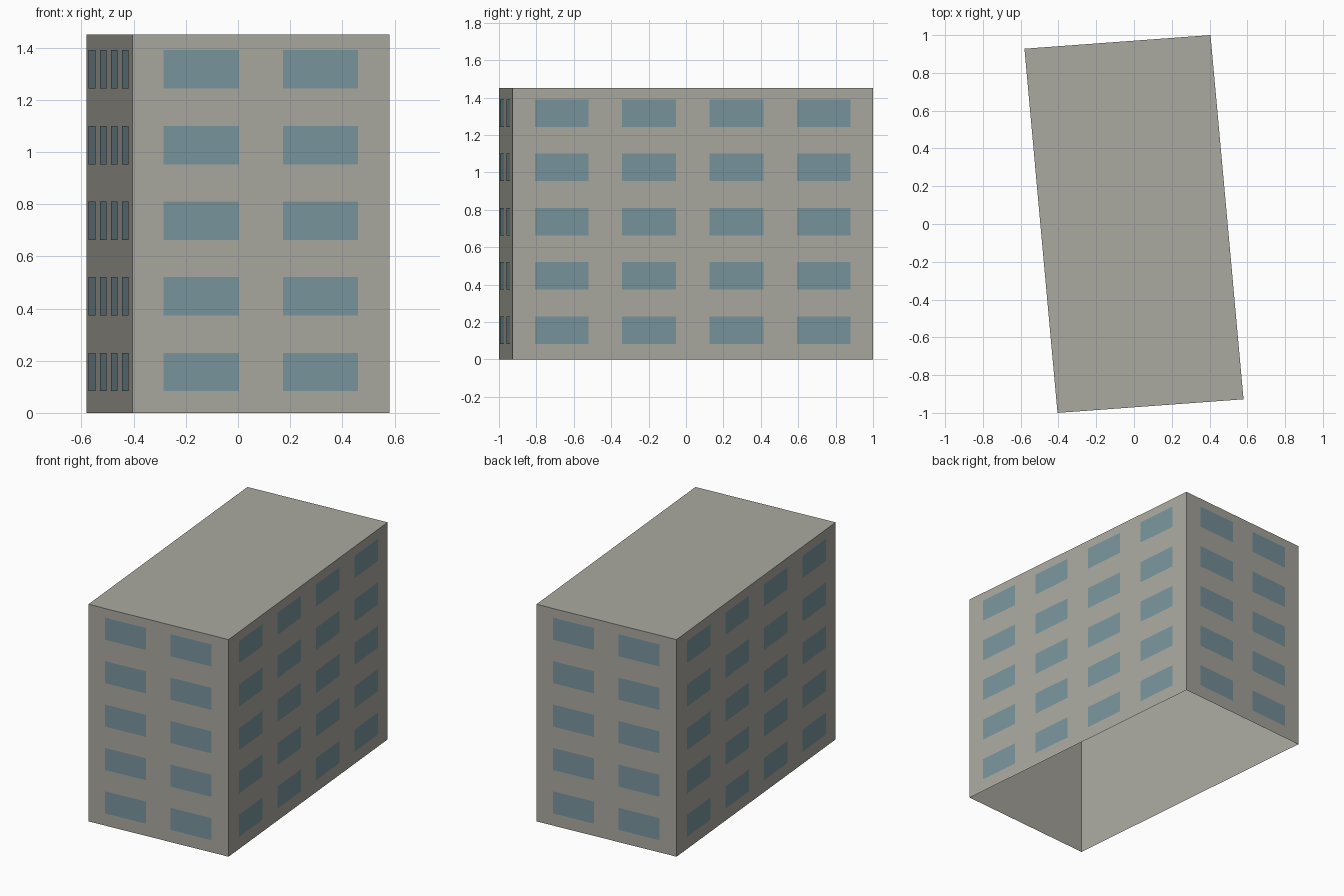
import bpy
import bmesh
from mathutils import Vector

if "Cube" in bpy.data.objects:
    bpy.data.objects.remove(bpy.data.objects["Cube"], do_unlink=True)

HEIGHT = 1.45
FLOORS = 5
UP = Vector((0, 0, 1))

# Footprint: slightly turned, opposite corners mirrored through the centre
front_a, front_b = Vector((-0.405, -1, 0)), Vector((0.58, -0.928, 0))
corners = [front_a, front_b, -front_a, -front_b]


def make_material(name, color):
    mat = bpy.data.materials.new(name)
    mat.use_nodes = True
    mat.diffuse_color = color
    mat.node_tree.nodes["Principled BSDF"].inputs["Base Color"].default_value = color
    return mat


def make_object(name, bm, mat):
    mesh = bpy.data.meshes.new(name)
    bm.to_mesh(mesh)
    bm.free()
    mesh.materials.append(mat)
    obj = bpy.data.objects.new(name, mesh)
    bpy.context.collection.objects.link(obj)
    return obj


concrete = make_material("warm_grey_concrete", (0.40, 0.395, 0.35, 1))
glass = make_material("blue_grey_glass", (0.19, 0.30, 0.337, 1))

# Building shell: four walls and a flat roof, open underneath
bm = bmesh.new()
base = [bm.verts.new(c) for c in corners]
top = [bm.verts.new(c + UP * HEIGHT) for c in corners]
for i in range(4):
    j = (i + 1) % 4
    bm.faces.new((base[i], base[j], top[j], top[i]))
bm.faces.new(top)
make_object("building_shell", bm, concrete)


# Window panes: a regular grid of thin plates on one facade
def add_windows(name, start, end, columns):
    along = (end - start).normalized()
    length = (end - start).length
    offset = along.cross(UP) * 0.003
    margin, width, height = 0.12, 0.289, 0.147
    pitch = (length - 2 * margin - width) / (columns - 1)
    bm = bmesh.new()
    for floor in range(FLOORS):
        z = 0.083 + floor * HEIGHT / FLOORS
        for col in range(columns):
            corner = start + along * (margin + col * pitch) + UP * z + offset
            steps = (Vector(), along * width, along * width + UP * height, UP * height)
            bm.faces.new([bm.verts.new(corner + s) for s in steps])
    make_object(name, bm, glass)


sides = ("front", "right_side", "back", "left_side")
for i, side in enumerate(sides):
    # The facade at +x is the model's own left
    label = {"right_side": "left_side", "left_side": "right_side"}.get(side, side)
    add_windows(label + "_windows", corners[i], corners[(i + 1) % 4], 4 if i % 2 else 2)
